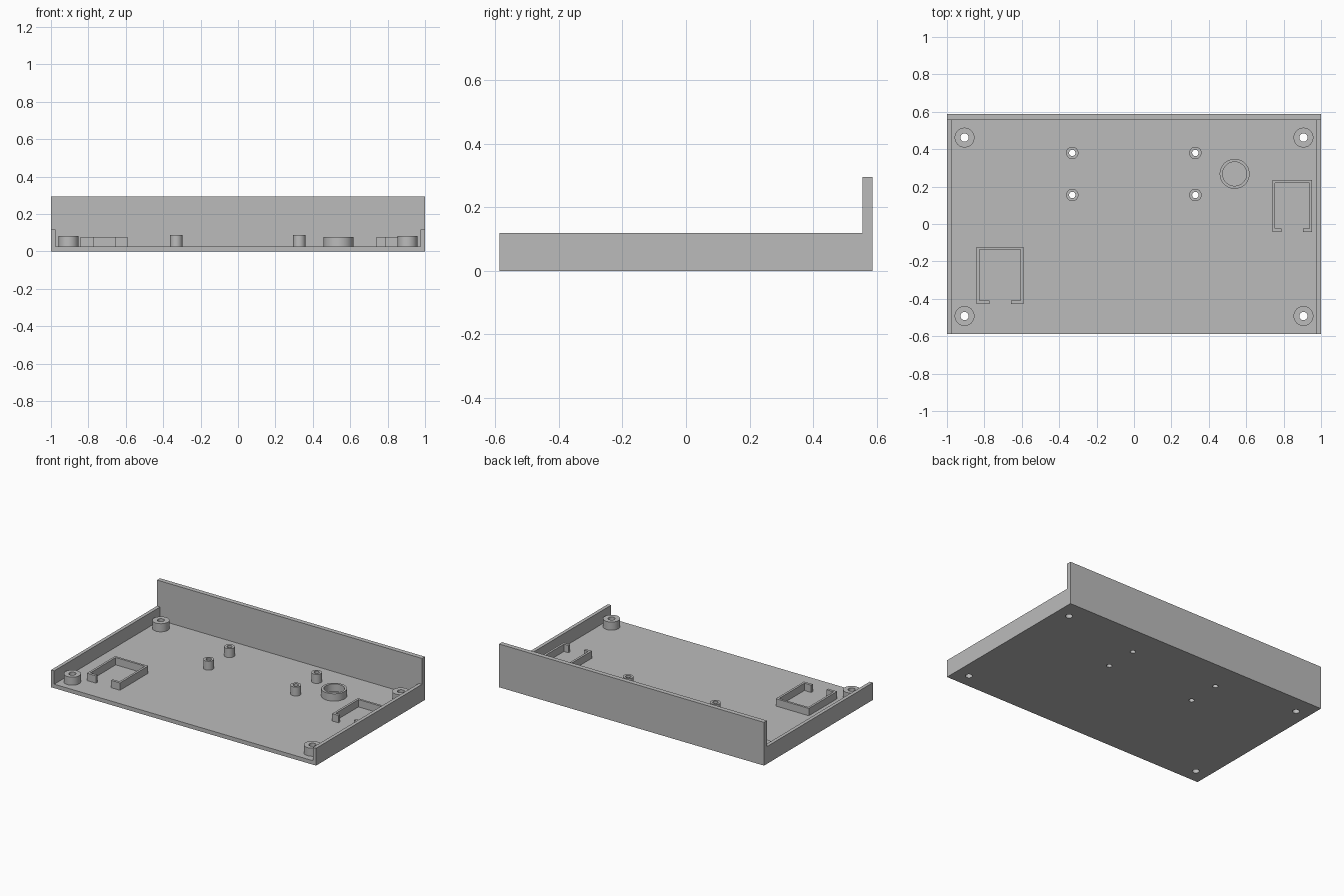
import bpy, bmesh, math

if "Cube" in bpy.data.objects:
    bpy.data.objects.remove(bpy.data.objects["Cube"])

FLOOR = 0.027
Y0, Y1 = -0.587, 0.587

grey = bpy.data.materials.new("grey plastic")
grey.diffuse_color = (0.5, 0.5, 0.5, 1)
grey.use_nodes = True
grey.node_tree.nodes["Principled BSDF"].inputs["Base Color"].default_value = grey.diffuse_color


def finish(name, bm):
    bmesh.ops.recalc_face_normals(bm, faces=bm.faces[:])
    me = bpy.data.meshes.new(name)
    bm.to_mesh(me)
    bm.free()
    me.materials.append(grey)
    ob = bpy.data.objects.new(name, me)
    bpy.context.collection.objects.link(ob)
    return ob


def extrude(name, points, offset):
    """Closed outline extruded along an offset vector."""
    bm = bmesh.new()
    face = bm.faces.new([bm.verts.new(p) for p in points])
    new = bmesh.ops.extrude_face_region(bm, geom=[face], use_keep_orig=True)["geom"]
    bmesh.ops.translate(bm, vec=offset, verts=[v for v in new if isinstance(v, bmesh.types.BMVert)])
    return finish(name, bm)


def smooth(ob):
    bpy.ops.object.select_all(action='DESELECT')
    bpy.context.view_layer.objects.active = ob
    ob.select_set(True)
    bpy.ops.object.shade_smooth_by_angle(angle=math.radians(30))


def tube(name, x, y, outer, inner, top):
    """Hollow post standing on the floor."""
    bm = bmesh.new()
    n = 48
    rings = [[bm.verts.new((x + r * math.cos(2 * math.pi * i / n),
                            y + r * math.sin(2 * math.pi * i / n), z)) for i in range(n)]
             for r, z in ((outer, FLOOR), (outer, top), (inner, top), (inner, FLOOR))]
    for a, b in zip(rings, rings[1:] + rings[:1]):
        for i in range(n):
            j = (i + 1) % n
            bm.faces.new((a[i], a[j], b[j], b[i]))
    smooth(finish(name, bm))


def clip(name, x0, x1, y0, y1, lip_l, lip_r, t=0.015, lip=0.018):
    """C-shaped holder, open in the middle of its front side."""
    outline = [(lip_l, y0), (x0, y0), (x0, y1), (x1, y1), (x1, y0), (lip_r, y0),
               (lip_r, y0 + lip), (x1 - t, y0 + lip), (x1 - t, y1 - t),
               (x0 + t, y1 - t), (x0 + t, y0 + lip), (lip_l, y0 + lip)]
    extrude(name, [(x, y, FLOOR) for x, y in outline], (0, 0, 0.077 - FLOOR))


def boolean(ob, other, operation):
    mod = ob.modifiers.new(operation.title(), 'BOOLEAN')
    mod.operation, mod.solver, mod.object = operation, 'EXACT', other
    bpy.context.view_layer.objects.active = ob
    bpy.ops.object.modifier_apply(modifier=mod.name)
    bpy.data.objects.remove(other)


# Tray: floor with two side walls, joined to the tall back wall
w, s = 1.0, 0.976
tray = extrude("tray", [(x, Y0, z) for x, z in (
    (-w, 0), (w, 0), (w, 0.118), (s, 0.118), (s, FLOOR),
    (-s, FLOOR), (-s, 0.118), (-w, 0.118))], (0, Y1 - Y0, 0))
back = extrude("back_wall", [(x, 0.555, z) for x, z in (
    (-w, 0), (w, 0), (w, 0.295), (-w, 0.295))], (0, Y1 - 0.555, 0))
boolean(tray, back, 'UNION')

# Posts: position, outer radius, hole radius, top height
corner = [(x, y, 0.053, 0.022, 0.082) for x in (-0.906, 0.906) for y in (-0.492, 0.462)]
board = [(x, y, 0.033, 0.017, 0.088) for x in (-0.33, 0.328) for y in (0.155, 0.38)]
for label, posts in (("corner_post", corner), ("board_post", board)):
    for x, y, outer, inner, top in posts:
        tube(label, x, y, outer, inner, top)
        # Screw hole through the floor
        bpy.ops.mesh.primitive_cylinder_add(vertices=48, radius=inner, depth=0.05,
                                            location=(x, y, 0.014))
        hole = bpy.context.object
        hole.hide_render = True
        boolean(tray, hole, 'DIFFERENCE')

# Merge flat faces left over from joining
bm = bmesh.new()
bm.from_mesh(tray.data)
bmesh.ops.remove_doubles(bm, verts=bm.verts[:], dist=1e-5)
bm.to_mesh(tray.data)
bm.free()
smooth(tray)

# Round holder and the two C-shaped holders
tube("round_holder", 0.538, 0.268, 0.08, 0.064, 0.077)
clip("left_holder", -0.842, -0.592, -0.427, -0.122, -0.773, -0.658)
clip("right_holder", 0.74, 0.953, -0.042, 0.235, 0.788, 0.904)
